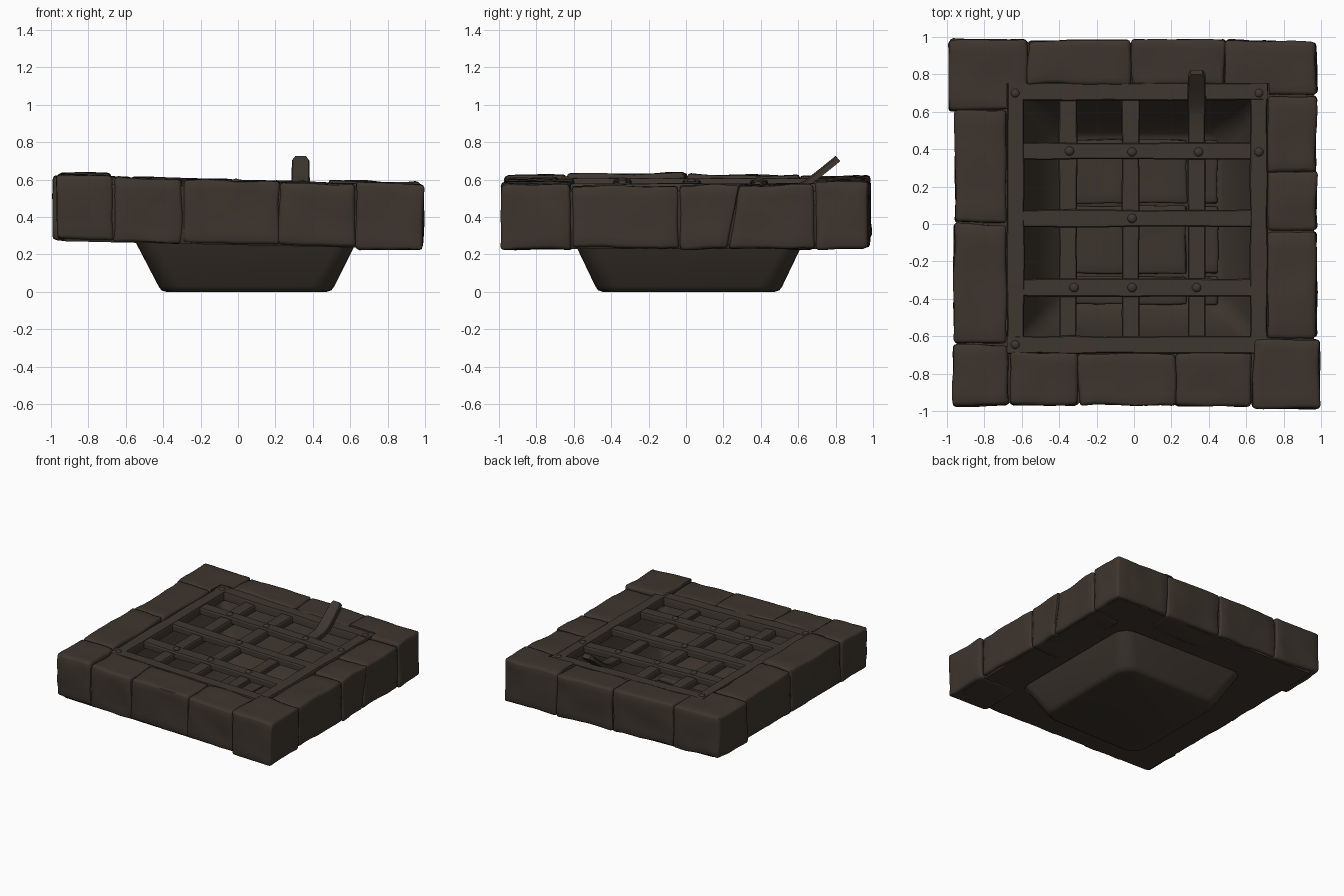
import bpy, bmesh, math, random
from mathutils import Vector, noise

if "Cube" in bpy.data.objects:
    bpy.data.objects.remove(bpy.data.objects["Cube"])

random.seed(4)


def material(name, rgb):
    m = bpy.data.materials.new(name)
    m.diffuse_color = (*rgb, 1)
    m.use_nodes = True
    m.node_tree.nodes["Principled BSDF"].inputs["Base Color"].default_value = m.diffuse_color
    return m


STONE = material("dark brown stone", (0.048, 0.036, 0.027))
IRON = material("weathered iron", (0.049, 0.038, 0.029))
PIT = material("pit stone", (0.045, 0.035, 0.026))


def finish(bm, name, mat, tilt=True, angle=40):
    """Lean the slab slightly to the right, then make a smooth shaded object."""
    if tilt:
        for v in bm.verts:
            v.co.z -= 0.022 * v.co.x
    bmesh.ops.recalc_face_normals(bm, faces=bm.faces)
    me = bpy.data.meshes.new(name)
    bm.to_mesh(me)
    bm.free()
    me.materials.append(mat)
    ob = bpy.data.objects.new(name, me)
    bpy.context.collection.objects.link(ob)
    bpy.context.view_layer.objects.active = ob
    ob.select_set(True)
    bpy.ops.object.shade_smooth_by_angle(angle=math.radians(angle))
    ob.select_set(False)
    return ob


def stone(name, x0, x1, y0, y1, z0, z1, shear=(0, 0), mat=STONE, rough=0.012,
          bevel=0.018, tilt=True):
    """Worn block: bevelled box, subdivided and roughened; shear slants its y ends."""
    bm = bmesh.new()
    bmesh.ops.create_cube(bm, size=1)
    for v in bm.verts:
        lean = shear[1 if v.co.y > 0 else 0] * v.co.z * 2
        v.co = Vector(((x0 + x1) / 2 + v.co.x * (x1 - x0),
                       (y0 + y1) / 2 + v.co.y * (y1 - y0) + lean,
                       (z0 + z1) / 2 + v.co.z * (z1 - z0)))
        v.co += Vector([random.uniform(-1, 1) * rough * 0.4 for _ in range(3)])
    bmesh.ops.bevel(bm, geom=bm.edges[:], offset=bevel, segments=2, profile=0.5,
                    affect='EDGES')
    limit = bevel * 1.8
    bmesh.ops.subdivide_edges(bm, edges=[e for e in bm.edges if e.calc_length() > limit],
                              cuts=6, use_grid_fill=True)
    seed = Vector((random.uniform(0, 50), random.uniform(0, 50), 0))
    for v in bm.verts:
        v.co += noise.noise_vector(v.co * 5 + seed) * rough
        v.co += noise.noise_vector(v.co * 14 + seed) * rough * 0.3
    return finish(bm, name, mat, tilt, 50)


def ring(bm, x0, x1, y0, y1, r, z, n=5):
    """Rounded rectangle of vertices at height z."""
    out = []
    for k, (cx, cy) in enumerate([(x1 - r, y1 - r), (x0 + r, y1 - r),
                                  (x0 + r, y0 + r), (x1 - r, y0 + r)]):
        for i in range(n + 1):
            a = math.pi / 2 * (k + i / n)
            out.append(bm.verts.new((cx + r * math.cos(a), cy + r * math.sin(a), z)))
    return out


def loft(name, sections, mat, closed=False, tilt=True):
    bm = bmesh.new()
    rings = [ring(bm, *s) for s in sections]
    pairs = list(zip(rings, rings[1:])) + ([(rings[-1], rings[0])] if closed else [])
    for a, b in pairs:
        for i in range(len(a)):
            j = (i + 1) % len(a)
            bm.faces.new((a[i], a[j], b[j], b[i]))
    if not closed:
        bm.faces.new(rings[0])
        bm.faces.new(rings[-1])
    return finish(bm, name, mat, tilt)


def bar(name, points, side, thick, rough=0.004):
    """Flat iron bar along (point, width) pairs, side = horizontal width direction."""
    bm = bmesh.new()
    side = Vector(side)
    pts = [Vector(p) for p, w in points]
    rings = []
    for i, (p, w) in enumerate(points):
        t = (pts[min(i + 1, len(pts) - 1)] - pts[max(i - 1, 0)]).normalized()
        up = side.cross(t) * thick / 2
        w = w / 2 + random.uniform(-rough, rough)
        c = pts[i] + Vector((0, 0, random.uniform(-rough, rough) * 0.6))
        rings.append([bm.verts.new(c + side * w * a + up * b)
                      for a, b in ((1, 0.6), (0.88, 1), (-0.88, 1), (-1, 0.6), (-1, -1), (1, -1))])
    for a, b in zip(rings, rings[1:]):
        for i in range(6):
            j = (i + 1) % 6
            bm.faces.new((a[i], a[j], b[j], b[i]))
    bm.faces.new(rings[0])
    bm.faces.new(rings[-1])
    return finish(bm, name, IRON, True, 25)


# Ring of stone blocks: x0, x1, y0, y1, z0, z1 and optional slant of the y ends
blocks = {
    "corner_back_left": (-0.99, -0.572, 0.613, 0.985, 0.26, 0.60),
    "corner_back_right": (0.487, 0.975, 0.69, 0.98, 0.25, 0.605),
    "corner_front_left": (-0.965, -0.672, -0.97, -0.642, 0.265, 0.605),
    "corner_front_right": (0.632, 0.99, -0.987, -0.613, 0.245, 0.60),
    "back_stone_1": (-0.567, -0.017, 0.745, 0.98, 0.26, 0.60),
    "back_stone_2": (-0.013, 0.485, 0.745, 0.98, 0.25, 0.595),
    "left_stone_1": (-0.96, -0.68, 0.007, 0.607, 0.265, 0.61),
    "left_stone_2": (-0.965, -0.68, -0.637, 0.002, 0.26, 0.612),
    "right_stone_1": (0.715, 0.975, 0.25, 0.685, 0.25, 0.59, (0.03, 0)),
    "right_stone_2": (0.715, 0.975, -0.037, 0.252, 0.25, 0.59, (0, 0.03)),
    "right_stone_3": (0.715, 0.975, -0.607, -0.043, 0.26, 0.585),
    "front_stone_1": (-0.667, -0.303, -0.97, -0.69, 0.25, 0.595),
    "front_stone_2": (-0.297, 0.219, -0.97, -0.69, 0.26, 0.595),
    "front_stone_3": (0.221, 0.627, -0.97, -0.69, 0.255, 0.59),
}
made = {name: stone(name, *b) for name, b in blocks.items()}

# Notch the back corner stones so that the iron frame fits
bpy.ops.mesh.primitive_cube_add(size=1, location=(0.02, 0.03, 0.5))
cutter = bpy.context.object
cutter.name = "frame_cutter"
cutter.scale = (1.405, 1.445, 1.0)
cutter.hide_render = True
for name in ("corner_back_left", "corner_back_right"):
    mod = made[name].modifiers.new("notch", 'BOOLEAN')
    mod.operation = 'DIFFERENCE'
    mod.object = cutter
    bpy.context.view_layer.objects.active = made[name]
    bpy.ops.object.modifier_apply(modifier=mod.name)
bpy.data.objects.remove(cutter)

# Mortar bed filling the joints, flush with the underside
loft("mortar_bed", [(-0.93, 0.945, -0.945, 0.95, 0.03, 0.25), (-0.95, 0.963, -0.957, 0.967, 0.03, 0.28),
                    (-0.95, 0.963, -0.957, 0.967, 0.03, 0.56), (-0.67, 0.71, -0.68, 0.74, 0.03, 0.56),
                    (-0.56, 0.64, -0.61, 0.64, 0.06, 0.29), (-0.55, 0.63, -0.6, 0.63, 0.12, 0.25)],
     STONE, closed=True)

# Sloping basin below, open at the top with an inner wall
loft("basin", [(-0.36, 0.45, -0.43, 0.46, 0.08, 0.045), (-0.39, 0.48, -0.455, 0.485, 0.09, 0.06),
               (-0.52, 0.60, -0.57, 0.60, 0.09, 0.27), (-0.63, 0.68, -0.65, 0.70, 0.05, 0.54),
               (-0.67, 0.71, -0.68, 0.74, 0.05, 0.54), (-0.55, 0.635, -0.60, 0.63, 0.10, 0.27),
               (-0.425, 0.515, -0.485, 0.515, 0.12, 0.03), (-0.41, 0.50, -0.47, 0.50, 0.12, 0.008),
               (-0.385, 0.475, -0.445, 0.475, 0.11, 0.0)], PIT, tilt=False)

# Uneven paving stones on the pit floor
for i, (x0, x1) in enumerate([(-0.34, -0.05), (-0.035, 0.28), (0.295, 0.45)]):
    for j, (y0, y1) in enumerate([(-0.43, -0.28), (-0.265, 0.095), (0.11, 0.45)]):
        stone(f"floor_stone_{i}_{j}", x0, x1, y0, y1, 0.03, 0.075 + random.uniform(0, 0.025),
              (0, 0), PIT, 0.008, 0.012, False)


def straight(axis, at, lo, hi, z, w, n=9):
    ts = [lo + (hi - lo) * i / (n - 1) for i in range(n)]
    return [((t, at, z) if axis == 'x' else (at, t, z), w) for t in ts]


# Iron grate frame
for name, axis, at, lo, hi in [("frame_left", 'y', -0.633, -0.69, 0.75),
                               ("frame_right", 'y', 0.667, -0.69, 0.76),
                               ("frame_back", 'x', 0.708, -0.68, 0.715),
                               ("frame_front", 'x', -0.646, -0.68, 0.715)]:
    side = (0, -1, 0) if axis == 'x' else (1, 0, 0)
    bar(name, straight(axis, at, lo, hi, 0.56, 0.094), side, 0.065)

# Lengthwise bars
for name, x in [("long_bar_left", -0.353), ("long_bar_middle", -0.018)]:
    bar(name, straight('y', x, -0.64, 0.70, 0.546, 0.095), (1, 0, 0), 0.052)

# Lengthwise bar broken loose and bent upward at the back
bent = straight('y', 0.335, -0.64, 0.45, 0.546, 0.095)
bent += [((0.335, y, z), w) for y, z, w in [(0.58, 0.558, 0.095), (0.64, 0.585, 0.095),
                                            (0.72, 0.645, 0.095), (0.79, 0.702, 0.095),
                                            (0.812, 0.72, 0.06)]]
bar("long_bar_bent", bent, (1, 0, 0), 0.036, 0.002)

# Cross bars lying over the lengthwise bars
for name, y in [("cross_bar_back", 0.39), ("cross_bar_middle", 0.03), ("cross_bar_front", -0.34)]:
    bar(name, straight('x', y, -0.64, 0.68, 0.564, 0.092), (0, -1, 0), 0.05)

# Rivets
rivets = [(-0.345, 0.39), (-0.01, 0.385), (0.345, 0.385), (0.668, 0.385), (-0.01, 0.03),
          (-0.32, -0.34), (-0.01, -0.34), (0.335, -0.34), (-0.635, 0.7), (0.668, 0.7),
          (-0.635, -0.645), (0.668, -0.645)]
for i, (x, y) in enumerate(rivets):
    bm = bmesh.new()
    bmesh.ops.create_uvsphere(bm, u_segments=10, v_segments=6, radius=0.025)
    for v in bm.verts:
        v.co = Vector((v.co.x + x, v.co.y + y, v.co.z * 0.6 + 0.59))
    finish(bm, f"rivet_{i}", IRON)
